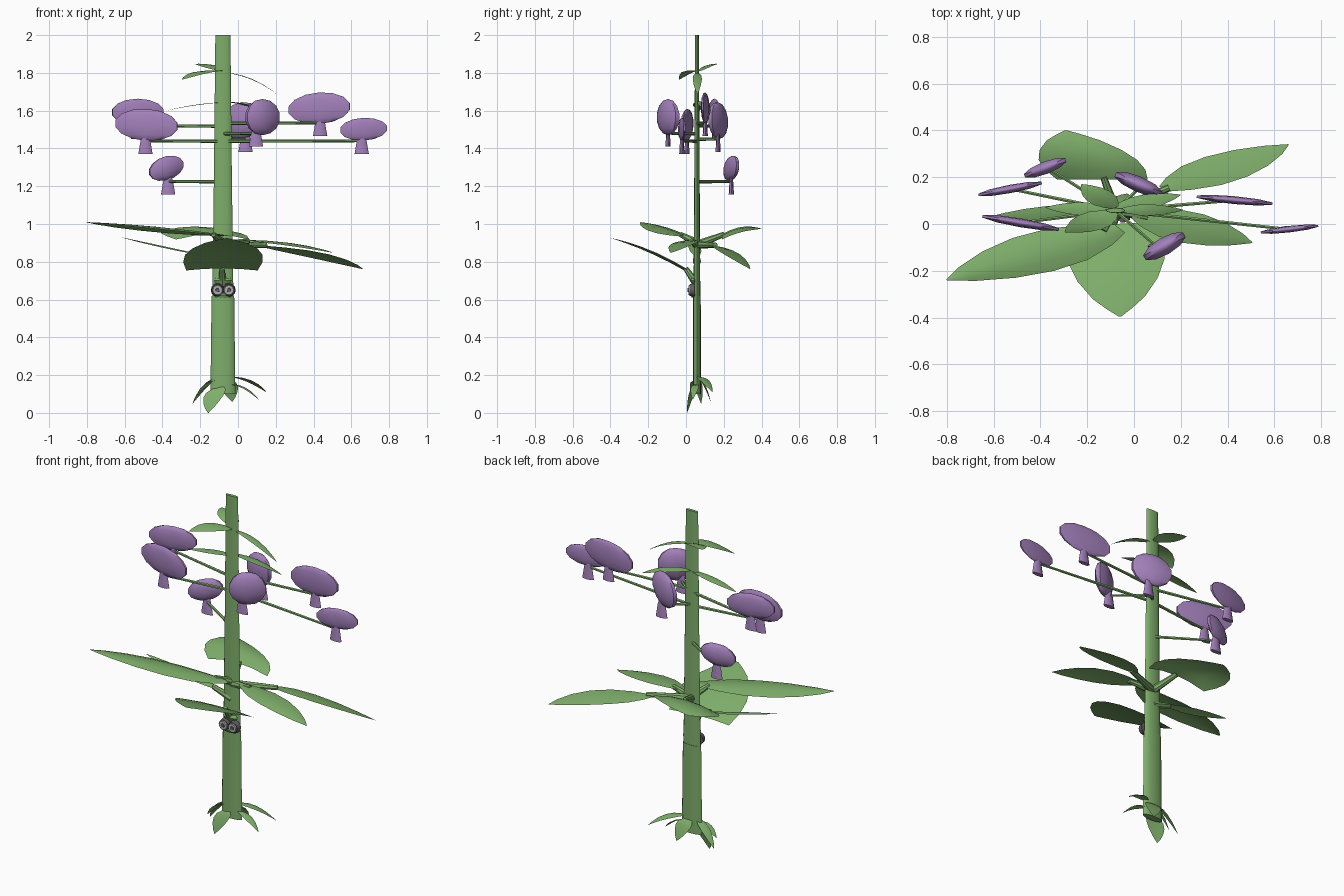
import bpy, bmesh, math
from mathutils import Vector, Matrix

if "Cube" in bpy.data.objects:
    bpy.data.objects.remove(bpy.data.objects["Cube"])


def material(name, rgb):
    m = bpy.data.materials.new(name)
    m.diffuse_color = (*rgb, 1)
    m.use_nodes = True
    m.node_tree.nodes["Principled BSDF"].inputs["Base Color"].default_value = m.diffuse_color
    return m


GREEN = material("leaf green", (0.21, 0.42, 0.145))
PURPLE = material("petal purple", (0.36, 0.215, 0.49))
PALE = material("pale grey", (0.45, 0.43, 0.45))
DARK = material("dark grey", (0.12, 0.11, 0.12))
CX, CY = -0.08, 0.058  # stem axis


def finish(name, bm, mat, smooth=True):
    me = bpy.data.meshes.new(name)
    bm.to_mesh(me)
    bm.free()
    ob = bpy.data.objects.new(name, me)
    bpy.context.collection.objects.link(ob)
    me.materials.append(mat)
    for p in me.polygons:
        p.use_smooth = smooth
    if smooth:
        bpy.ops.object.select_all(action='DESELECT')
        ob.select_set(True)
        bpy.context.view_layer.objects.active = ob
        bpy.ops.object.shade_smooth_by_angle(angle=math.radians(40))
    return ob


def loft(name, rings, mat, n=10, cap=True):
    """Skin elliptical horizontal rings (x, y, z, rx, ry)."""
    bm = bmesh.new()
    loops = [[bm.verts.new((x + rx * math.cos(k * math.tau / n),
                            y + ry * math.sin(k * math.tau / n), z))
              for k in range(n)] for x, y, z, rx, ry in rings]
    for a, b in zip(loops, loops[1:]):
        for k in range(n):
            bm.faces.new((a[k], a[(k + 1) % n], b[(k + 1) % n], b[k]))
    if cap:
        bm.faces.new(loops[0][::-1])
        bm.faces.new(loops[-1])
    return finish(name, bm, mat)


def rod(name, a, b, r0, r1, n=6):
    """Tapered rod between two points."""
    a, b = Vector(a), Vector(b)
    bm = bmesh.new()
    d = b - a
    m = Matrix.Translation((a + b) / 2) @ d.to_track_quat('Z', 'Y').to_matrix().to_4x4()
    bmesh.ops.create_cone(bm, cap_ends=True, segments=n, radius1=r0, radius2=r1,
                          depth=d.length, matrix=m)
    return finish(name, bm, GREEN)


BLADE = [(0, .25), (.12, .62), (.3, .95), (.5, 1), (.7, .8), (.88, .42), (1, .03)]
BROAD = [(0, .9), (.2, 1), (.4, .98), (.6, .82), (.8, .53), (.92, .25), (1, .03)]


def leaf(name, base, tip, half, arch=0.02, droop=0.0, outline=BLADE):
    """Single-sheet leaf; half is the sideways half-width vector."""
    base, tip, half = Vector(base), Vector(tip), Vector(half)
    d = tip - base
    if d.x * half.y - d.y * half.x > 0:
        half = -half
    bm = bmesh.new()
    rows = []
    for t, w in outline:
        c = base + d * t + Vector((0, 0, arch * 4 * t * (1 - t)))
        rows.append([bm.verts.new(c + half * (w * s) - Vector((0, 0, droop * w * s * s)))
                     for s in (-1, -.5, 0, .5, 1)])
    for a, b in zip(rows, rows[1:]):
        for k in range(4):
            bm.faces.new((a[k], a[k + 1], b[k + 1], b[k]))
    return finish(name, bm, GREEN)


# Stem in two sections
loft("lower_stem", [(CX, CY, .10, .066, .021), (CX, CY, .62, .060, .020)], GREEN, 12)
loft("upper_stem", [(CX, CY, .60, .056, .018), (CX, CY, 1.3, .047, .014),
                    (CX, CY, 2.0, .040, .010)], GREEN, 12)

# Flowers: centre, half-length vector, half thickness, half height, bell x, stalk height
FLOWERS = [
    ((-.53, .15, 1.592), (.143, .027, .0), .018, .07, -.53, 1.52),
    ((-.485, .005, 1.525), (.173, -.03, -.008), .019, .083, -.49, 1.44),
    ((-.38, .24, 1.295), (.093, .036, .02), .027, .063, -.37, 1.225),
    ((.02, .17, 1.548), (.105, -.045, .012), .034, .095, .04, 1.45),
    ((.13, -.095, 1.566), (.09, .052, .0), .038, .094, .095, 1.48),
    ((.43, .102, 1.613), (.171, -.016, .01), .017, .082, .435, 1.535),
    ((.665, -.022, 1.502), (.13, .015, .005), .014, .059, .655, 1.44),
]
for i, (c, a, th, h, bx, sz) in enumerate(FLOWERS, 1):
    c, a = Vector(c), Vector(a)
    t = Vector((-a.y, a.x, 0)).normalized() * th
    m = Matrix(((a.x, t.x, 0, c.x), (a.y, t.y, 0, c.y), (a.z, t.z, h, c.z), (0, 0, 0, 1)))
    bm = bmesh.new()
    bmesh.ops.create_uvsphere(bm, u_segments=10, v_segments=7, radius=1.02)
    bm.transform(m)
    finish(f"flower_head_{i}", bm, PURPLE)
    loft(f"flower_bell_{i}", [(bx, c.y, sz - .07, .038, .014), (bx, c.y, sz, .026, .010),
                              (bx, c.y, sz + .03, .018, .008)], PURPLE, 8)
    rod(f"flower_stalk_{i}", (CX, CY, sz - .002), (bx, c.y, sz), .009, .007)

# Large leaves, each on a short thick leaf stalk
leaf("front_leaf", (-.085, 0, .765), (-.06, -.395, .925), (.21, .01, 0), .02, .012, BROAD)
leaf("back_leaf", (-.135, .19, .945), (-.29, .40, .975), (.215, .0, 0), .025, .03, BROAD)
leaf("back_right_leaf", (.13, .15, .885), (.66, .34, .762), (.09, -.042, 0), .02, .005)
leaf("front_right_leaf", (.0, .04, .915), (.505, -.08, .848), (.05, .06, 0), .02, .008)
leaf("front_left_leaf", (-.06, -.02, .94), (-.80, -.24, 1.01), (-.09, .07, 0), .01, .02)
leaf("left_leaf", (-.16, .06, .83), (-.62, .03, .93), (.02, .032, 0), .0, .003)
STALKS = [(.68, (-.085, -.002, .765)), (.89, (-.13, .2, .945)), (.89, (.15, .155, .888)),
          (.89, (.06, .03, .91)), (.90, (-.13, -.03, .945)), (.80, (-.2, .055, .84))]
for i, (z, end) in enumerate(STALKS, 1):
    rod(f"leaf_stalk_{i}", (CX, CY, z), end, .022, .014, 8)

# Small leaves near the top
leaf("top_leaf_back", (CX, .07, 1.81), (-.225, .17, 1.848), (.05, .02, 0), .012, .004)
leaf("top_leaf_front", (CX, .05, 1.81), (-.295, -.035, 1.765), (.05, -.03, 0), .02, .004)
leaf("top_leaf_right", (-.06, .06, 1.80), (.21, .06, 1.685), (0, .024, 0), .025, .004)
leaf("mid_leaf_left", (CX, .06, 1.645), (-.38, .07, 1.60), (0, .028, 0), .008, .003)
leaf("mid_leaf_right", (CX, .07, 1.65), (.2, .125, 1.58), (-.02, .028, 0), .015, .003)

# Drooping basal leaves
BASAL = [((-.10, .045, .14), (-.157, .005, 0), (.055, -.01, .01)),
         ((-.11, .055, .19), (-.24, .08, .05), (.015, .02, 0)),
         ((-.11, .05, .17), (-.22, .03, .09), (.015, .02, 0)),
         ((-.04, .06, .19), (.15, .14, .11), (-.02, .024, 0)),
         ((-.04, .055, .15), (.11, .035, .07), (.01, .02, 0)),
         ((-.07, .07, .18), (-.03, .13, .06), (.05, -.005, 0))]
for i, (b, t, h) in enumerate(BASAL, 1):
    leaf(f"basal_leaf_{i}", b, t, h, .025, .005)

# Pair of small round grey buds on the stem front
for i, x in enumerate((-.108, -.048), 1):
    for part, r, y, d, mat in (("rim", .036, .032, .028, DARK), ("face", .029, .018, .012, PALE),
                               ("centre", .012, .011, .008, DARK)):
        bm = bmesh.new()
        bmesh.ops.create_cone(bm, cap_ends=True, segments=12, radius1=r, radius2=r * .85, depth=d,
                              matrix=Matrix.Translation((x, y, .65)) @ Matrix.Rotation(math.pi / 2, 4, 'X'))
        finish(f"bud_{part}_{i}", bm, mat)
# Green collar above and below the buds
for i, z in enumerate((.70, .625), 1):
    loft(f"bud_collar_{i}", [(CX, .042, z - .015, .038, .012), (CX, .042, z, .048, .02),
                             (CX, .042, z + .015, .038, .012)], GREEN, 10)
